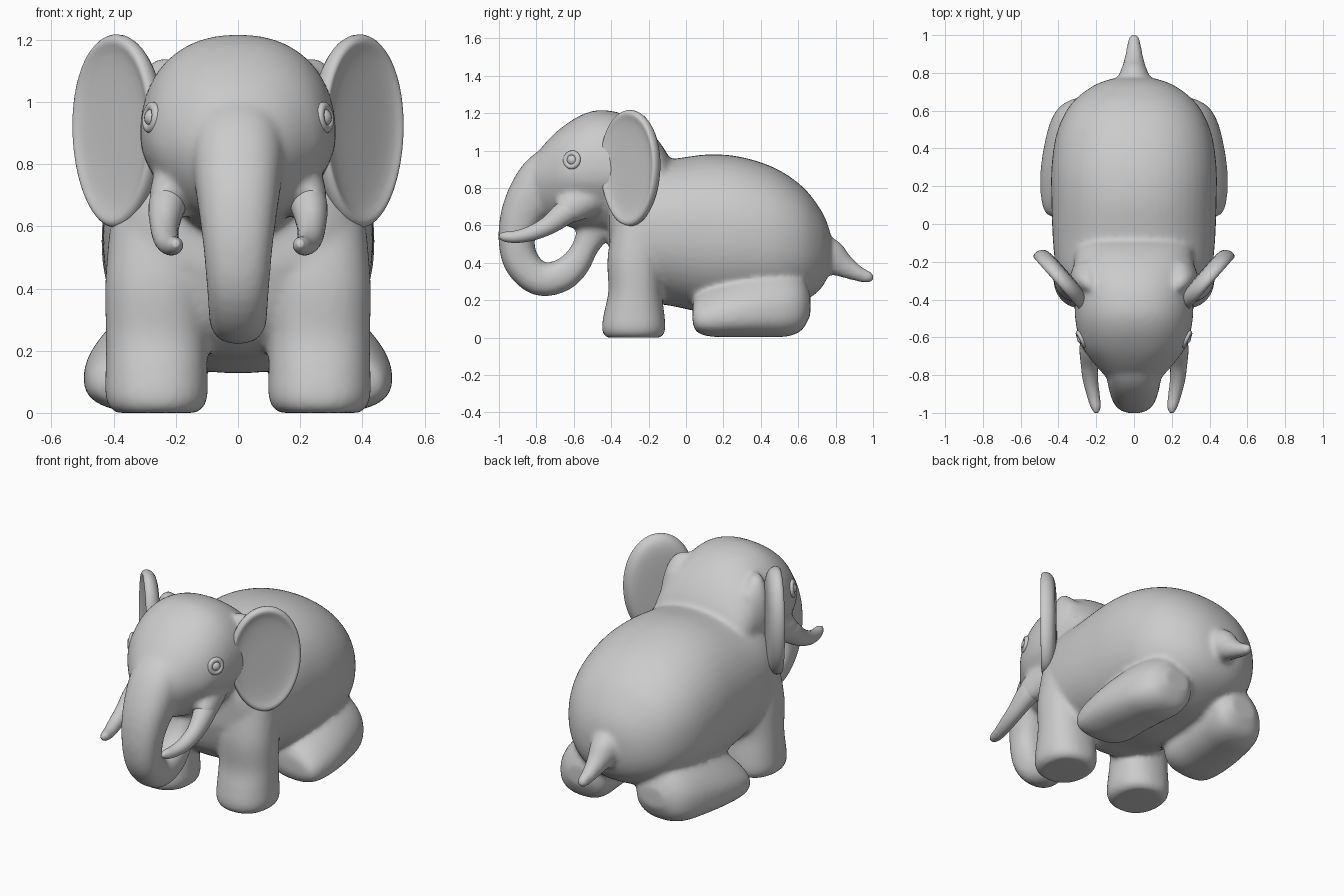
import bpy, bmesh, math
from mathutils import Vector

if "Cube" in bpy.data.objects:
    bpy.data.objects.remove(bpy.data.objects["Cube"])

X = Vector((1, 0, 0))


def spline(rows, steps=4):
    """Catmull-Rom interpolation through rows of numbers."""
    out = []
    for i in range(len(rows) - 1):
        p0, p1, p2 = rows[max(i - 1, 0)], rows[i], rows[i + 1]
        p3 = rows[min(i + 2, len(rows) - 1)]
        for k in range(steps):
            t = k / steps
            out.append([0.5 * (2 * b + (c - a) * t + (2 * a - 5 * b + 4 * c - d) * t * t
                               + (3 * b - a - 3 * c + d) * t ** 3)
                        for a, b, c, d in zip(p0, p1, p2, p3)])
    return out + [list(rows[-1])]


def loft(bm, rows, power=2.0, axis=None, sides=48):
    """Skin sections (x, y, z, half width, half height) along a path or fixed axis."""
    rows = spline(rows)
    rings = []
    for i, (x, y, z, w, h) in enumerate(rows):
        a, b = rows[max(i - 1, 0)], rows[min(i + 1, len(rows) - 1)]
        tangent = axis or (Vector(b[:3]) - Vector(a[:3])).normalized()
        up = tangent.cross(X).normalized()
        ring = []
        for k in range(sides):
            c, s = math.cos(2 * math.pi * k / sides), math.sin(2 * math.pi * k / sides)
            u = math.copysign(abs(c) ** (2 / power), c)
            v = math.copysign(abs(s) ** (2 / power), s)
            ring.append(bm.verts.new(Vector((x, y, z)) + X * u * max(w, .004) + up * v * max(h, .004)))
        rings.append(ring)
    for r, q in zip(rings, rings[1:]):
        for k in range(sides):
            j = (k + 1) % sides
            bm.faces.new((r[k], r[j], q[j], q[k]))
    bm.faces.new(rings[0][::-1])
    bm.faces.new(rings[-1])
    return [v for ring in rings for v in ring]


def finish(name, bm, mirror=False):
    bmesh.ops.recalc_face_normals(bm, faces=bm.faces)
    for f in bm.faces:
        f.smooth = True
    me = bpy.data.meshes.new(name)
    bm.to_mesh(me)
    bm.free()
    ob = bpy.data.objects.new(name, me)
    bpy.context.collection.objects.link(ob)
    if mirror:
        ob.modifiers.new("mirror", 'MIRROR')
    return ob


def side_profile(rows):
    """(y, bottom, top, half width, x) -> loft sections."""
    return [(x, y, (b + t) / 2, w, (t - b) / 2) for y, b, t, w, x in rows]


Y, Z = Vector((0, 1, 0)), Vector((0, 0, 1))
bm = bmesh.new()

# barrel of the body
loft(bm, side_profile([
    (-.41, .46, .80, .28, 0), (-.36, .30, .90, .36, 0), (-.25, .20, .95, .41, 0),
    (-.08, .17, .955, .43, 0), (.12, .13, .98, .437, 0), (.30, .13, .965, .437, 0),
    (.48, .14, .905, .41, 0), (.62, .19, .81, .345, 0), (.71, .25, .70, .25, 0),
    (.76, .33, .60, .15, 0), (.778, .42, .51, .05, 0)]), 2.2, Y)

# head, narrowing towards the jaw
head = loft(bm, side_profile([
    (-.07, .60, .90, .24, 0), (-.11, .58, 1.0, .30, 0), (-.20, .57, 1.11, .32, 0),
    (-.32, .56, 1.19, .315, 0), (-.45, .56, 1.217, .315, 0), (-.55, .57, 1.195, .305, 0),
    (-.65, .60, 1.135, .275, 0), (-.73, .62, 1.065, .22, 0), (-.81, .66, .97, .15, 0),
    (-.87, .74, .88, .07, 0)]), 2.25, Y)
for v in head:
    if v.co.z < .85:
        v.co.x *= 1 - .25 * (.85 - v.co.z) / .25

# trunk curling back to the mouth
loft(bm, [
    (0, -.55, .97, .09, .08), (0, -.66, .91, .14, .135), (0, -.76, .825, .15, .15),
    (0, -.86, .69, .132, .122), (0, -.905, .54, .112, .098), (0, -.88, .405, .10, .095),
    (0, -.785, .315, .093, .091), (0, -.67, .33, .09, .087), (0, -.59, .395, .085, .078),
    (0, -.535, .49, .085, .07), (0, -.48, .60, .10, .10)], 2.4)

# tail
loft(bm, [
    (0, .66, .45, .11, .10), (0, .76, .435, .088, .10), (0, .84, .385, .06, .066),
    (0, .92, .342, .042, .043), (0, .98, .322, .032, .033), (0, 1.008, .317, .012, .012)])

for s in (1, -1):
    # front legs
    loft(bm, [
        (s * .262, -.28, .0, .13, .145), (s * .262, -.28, .02, .153, .163),
        (s * .262, -.28, .06, .165, .17), (s * .262, -.277, .14, .164, .16),
        (s * .262, -.272, .25, .163, .143), (s * .262, -.27, .42, .165, .15),
        (s * .25, -.25, .62, .16, .14)], 2.25, Z)
    # folded hind legs, sloping down to the outside
    leg = loft(bm, side_profile([
        (.035, .09, .18, .10, s * .33), (.06, .03, .24, .15, s * .32),
        (.14, .005, .30, .185, s * .308), (.28, .003, .355, .192, s * .303),
        (.42, .003, .38, .187, s * .288), (.54, .006, .37, .175, s * .268),
        (.62, .04, .32, .145, s * .25), (.665, .12, .23, .08, s * .24)]), 2.5, Y)
    for v in leg:
        v.co.z -= max(0, abs(v.co.x) - .28) * .55 * (v.co.z / .35)
    # cheeks
    loft(bm, [
        (s * .17, -.50, .76, .10, .10), (s * .20, -.60, .705, .085, .09),
        (s * .225, -.66, .66, .06, .066)])
    # ear roots
    loft(bm, [
        (s * .21, -.38, .94, .05, .14), (s * .23, -.34, .94, .085, .20),
        (s * .25, -.28, .93, .09, .20), (s * .24, -.20, .90, .07, .15)], 2, Y)

body = finish("elephant_body", bm)
m = body.modifiers.new("fuse", 'REMESH')
m.mode, m.voxel_size, m.use_smooth_shade = 'VOXEL', .013, True
m = body.modifiers.new("blend", 'SMOOTH')
m.factor, m.iterations = .5, 14

# tusks
bm = bmesh.new()
loft(bm, [
    (.20, -.56, .73, .07, .07), (.228, -.65, .665, .06, .065), (.236, -.74, .598, .046, .05),
    (.23, -.83, .557, .04, .04), (.215, -.91, .539, .034, .033), (.203, -.97, .54, .026, .026),
    (.20, -.998, .546, .010, .012)], sides=24)
finish("tusks", bm, True)

# ears: egg-shaped shallow dishes, turned outward
bm = bmesh.new()
centre = Vector((.388, -.298, .906))
u_dir = Vector((.66, .75, 0)).normalized()
n_dir = Vector((.75, -.66, 0)).normalized()
dish = [(.02, -.058), (.5, -.058), (.8, -.054), (.94, -.036), (1, -.004), (.985, .018),
        (.94, .03), (.88, .027), (.8, .016), (.5, .01), (.02, .01)]
N = 48
rings = []
for scale, off in dish:
    ring = []
    for k in range(N):
        a = 2 * math.pi * k / N
        u = .2 * scale * math.cos(a) * (1 + .06 * math.sin(a))
        v = .315 * scale * math.sin(a)
        ring.append(bm.verts.new(centre + u_dir * u + n_dir * off + Z * v))
    rings.append(ring)
for r, q in zip(rings, rings[1:]):
    for k in range(N):
        j = (k + 1) % N
        bm.faces.new((r[k], r[j], q[j], q[k]))
bm.faces.new(rings[0])
bm.faces.new(rings[-1])
ears = finish("ears", bm, True)
ears.modifiers.new("round", 'SUBSURF').levels = 1

# eyes: ball inside a raised lid ring
eye, out = Vector((.279, -.61, .95)), Vector((.9, -.42, .12)).normalized()
side = out.cross(Z).normalized()
top = side.cross(out)
bm = bmesh.new()
bmesh.ops.create_uvsphere(bm, u_segments=24, v_segments=12, radius=.03)
bmesh.ops.translate(bm, verts=bm.verts, vec=eye - out * .008)
lid = []
for i in range(28):
    a = 2 * math.pi * i / 28
    radial = side * math.cos(a) + top * math.sin(a)
    lid.append([bm.verts.new(eye + radial * (.036 + .015 * math.cos(b)) + out * .014 * math.sin(b))
                for b in (2 * math.pi * j / 10 for j in range(10))])
for i in range(28):
    r, q = lid[i], lid[(i + 1) % 28]
    for j in range(10):
        bm.faces.new((r[j], r[(j + 1) % 10], q[(j + 1) % 10], q[j]))
finish("eyes", bm, True)
